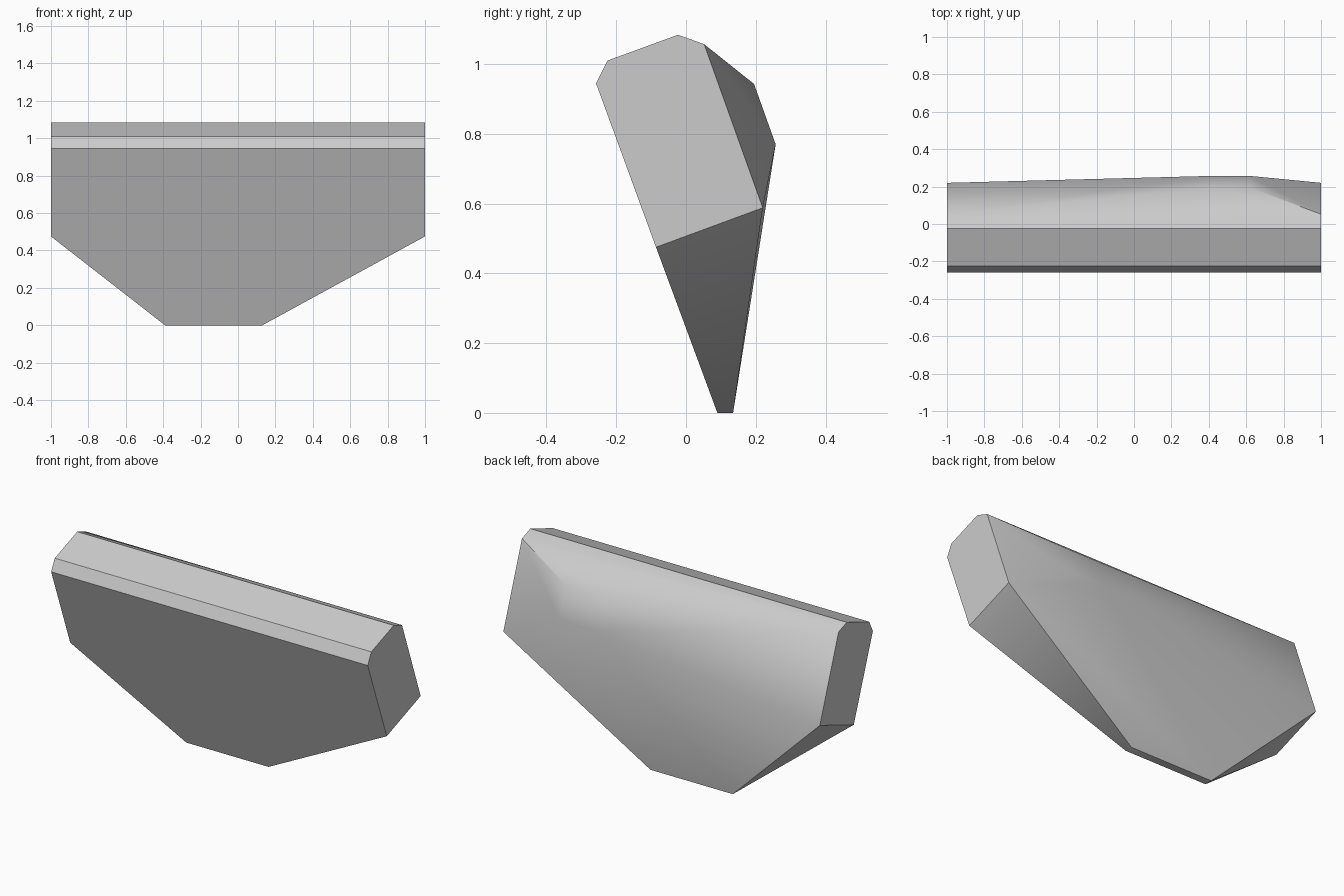
import bpy, bmesh, math

if "Cube" in bpy.data.objects:
    bpy.data.objects.remove(bpy.data.objects["Cube"], do_unlink=True)

# Plain grey material
grey = bpy.data.materials.new("plain_grey")
grey.use_nodes = True
colour = (0.6, 0.6, 0.6, 1)
grey.diffuse_color = colour
grey.node_tree.nodes["Principled BSDF"].inputs["Base Color"].default_value = colour

# End profile (y, z), bulge profile and bottom edge profile
end = [(-0.258, 0.945), (-0.225, 1.01), (-0.023, 1.084),
       (0.052, 1.057), (0.22, 0.588), (-0.086, 0.475)]
bulge = [(0.195, 0.943), (0.257, 0.77)]
foot = [(0.09, 0), (0.135, 0)]

# Each profile is placed at two stations along x
stations = [(end, (-1, 1)), (bulge, (0.41, 0.62)), (foot, (-0.39, 0.13))]

# Wrap the profiles in one faceted shell
bm = bmesh.new()
for profile, xs in stations:
    for x in xs:
        for y, z in profile:
            bm.verts.new((x, y, z))
bmesh.ops.convex_hull(bm, input=bm.verts[:])
bmesh.ops.dissolve_limit(bm, angle_limit=math.radians(1.5),
                         verts=bm.verts[:], edges=bm.edges[:])
bmesh.ops.recalc_face_normals(bm, faces=bm.faces[:])

mesh = bpy.data.meshes.new("wedge_block")
bm.to_mesh(mesh)
bm.free()
mesh.materials.append(grey)
block = bpy.data.objects.new("wedge_block", mesh)
bpy.context.collection.objects.link(block)

# Crisp creases, with the rear bulge left soft
bpy.ops.object.select_all(action='DESELECT')
block.select_set(True)
bpy.context.view_layer.objects.active = block
bpy.ops.object.shade_smooth_by_angle(angle=math.radians(32))
for edge in mesh.edges:
    points = [mesh.vertices[i].co for i in edge.vertices]
    if all(0.3 < p.x < 0.7 and p.z > 0.7 for p in points):
        edge.use_edge_sharp = False
